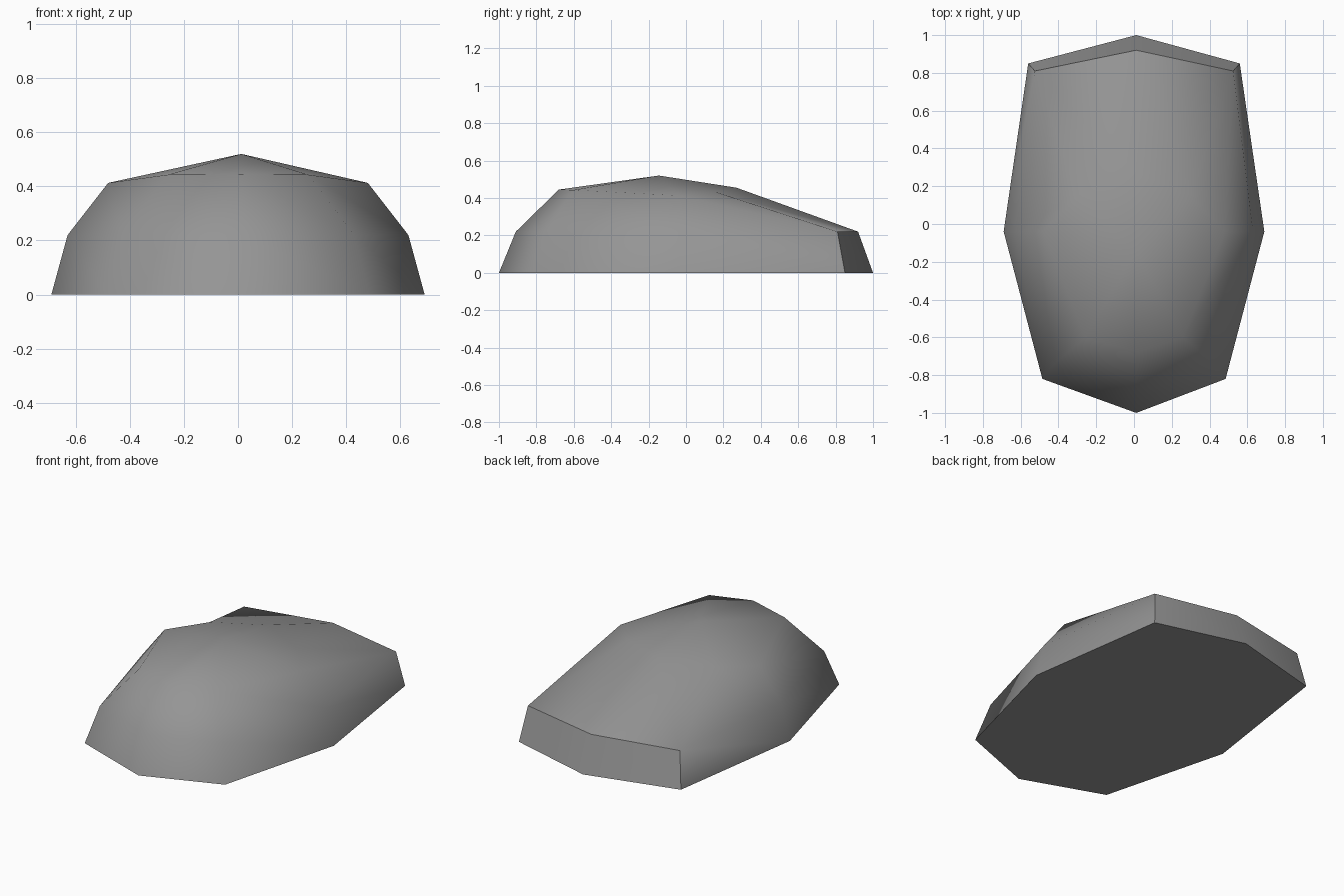
import bpy, bmesh

cube = bpy.data.objects.get("Cube")
if cube:
    bpy.data.objects.remove(cube, do_unlink=True)

stone = bpy.data.materials.new("stone_grey")
stone.use_nodes = True
grey = (0.3, 0.3, 0.3, 1)
stone.diffuse_color = grey
stone.node_tree.nodes["Principled BSDF"].inputs["Base Color"].default_value = grey
stone.node_tree.nodes["Principled BSDF"].inputs["Roughness"].default_value = 0.9

# Half outline of each level, from the back centre round to the front centre
levels = [
    [(0, 1, 0), (.56, .85, 0), (.69, -.04, 0), (.485, -.82, 0), (0, -1, 0)],
    [(0, .92, .22), (.525, .81, .22), (.63, -.04, .22), (.43, -.75, .22), (0, -.91, .22)],
    [(0, .27, .455), (.3, .15, .435), (.48, -.04, .413), (.26, -.6, .443), (0, -.68, .445)],
]
OFFSET = 0.012  # the centre ridge sits slightly off the middle

bm = bmesh.new()


def ring(half):
    """Mirror a half outline into a closed ring of eight vertices."""
    left = [(x or OFFSET, y, z) for x, y, z in half]
    right = [(-x, y, z) for x, y, z in half[-2:0:-1]]
    return [bm.verts.new(p) for p in left + right]


rings = [ring(half) for half in levels]
count = len(rings[0])

# Side bands, top fan and flat underside
for lower, upper in zip(rings, rings[1:]):
    for i in range(count):
        j = (i + 1) % count
        bm.faces.new((lower[i], lower[j], upper[j], upper[i]))
peak = bm.verts.new((OFFSET, -.145, .52))
for i in range(count):
    bm.faces.new((rings[2][i], rings[2][(i + 1) % count], peak))
base = bm.faces.new(rings[0])
bmesh.ops.recalc_face_normals(bm, faces=bm.faces)

# Smooth shading, with crisp edges round the base and the low back wall
for face in bm.faces:
    face.smooth = True
back_wall = [f for f in bm.faces if f.normal.y > .8 and f.normal.z < .5]
for edge in bm.edges:
    on_wall = sum(f in back_wall for f in edge.link_faces)
    if base in edge.link_faces or on_wall == 1:
        edge.smooth = False

mesh = bpy.data.meshes.new("boulder")
bm.to_mesh(mesh)
bm.free()
mesh.materials.append(stone)
boulder = bpy.data.objects.new("boulder", mesh)
bpy.context.collection.objects.link(boulder)
